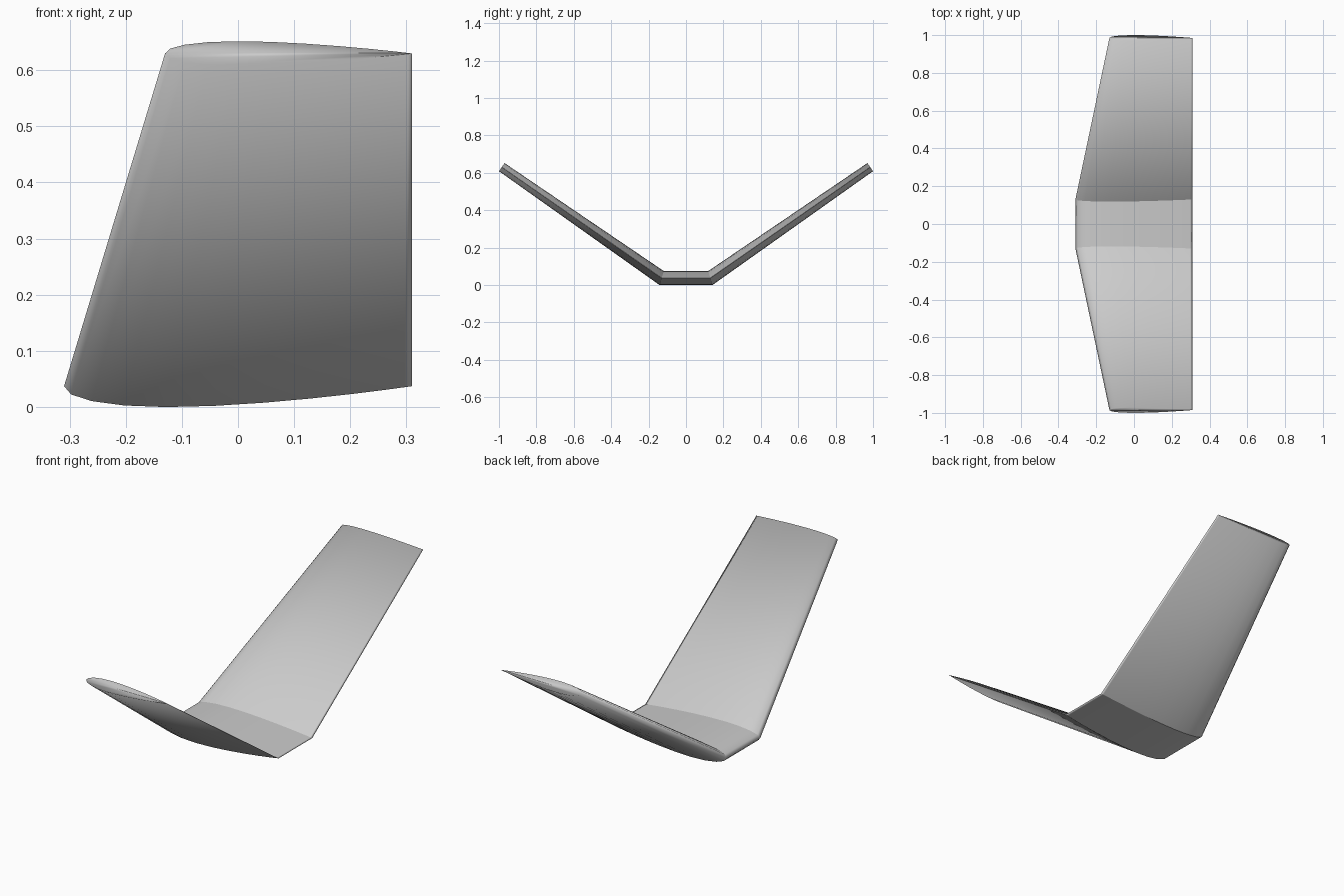
import bpy, bmesh, math
from mathutils import Vector

cube = bpy.data.objects.get("Cube")
if cube:
    bpy.data.objects.remove(cube, do_unlink=True)

STEPS = 11            # chordwise strips on each surface
THICK = 0.12          # thickness to chord ratio
TRAIL = 0.31          # straight trailing edge
ROOT_CHORD, TIP_CHORD = 0.62, 0.44
ROOT = Vector((0.13, 0.037))    # y, z of the fold
TIP = Vector((0.985, 0.63))     # y, z of the tip
ANGLE = math.atan2(TIP.y - ROOT.y, TIP.x - ROOT.x)

grey = bpy.data.materials.new("light_grey")
grey.use_nodes = True
colour = (0.6, 0.6, 0.6, 1)
grey.diffuse_color = colour
grey.node_tree.nodes["Principled BSDF"].inputs["Base Color"].default_value = colour


def half_thickness(t):
    """Symmetric aerofoil with a closed trailing edge."""
    return 5 * THICK * (0.2969 * math.sqrt(t) - 0.126 * t - 0.3516 * t**2
                        + 0.2843 * t**3 - 0.1036 * t**4)


def section(chord, centre, lean, stretch=1, side=1):
    """Aerofoil ring: trailing edge, over the top, leading edge, underneath."""
    ring = []
    for i in range(2 * STEPS):
        t = (1 + math.cos(math.pi * i / STEPS)) / 2
        h = half_thickness(t) * chord * stretch
        if i % STEPS == 0:
            h = 0
        elif i > STEPS:
            h = -h
        ring.append((TRAIL - chord * (1 - t),
                     side * (centre.x - h * math.sin(lean)),
                     centre.y + h * math.cos(lean)))
    return ring


def loft(name, first, last, cap=False):
    bm = bmesh.new()
    a, b = [[bm.verts.new(p) for p in ring] for ring in (first, last)]
    n = len(a)
    for i in range(n):
        j = (i + 1) % n
        bm.faces.new((a[i], a[j], b[j], b[i]))
    if cap:    # upper and lower halves meet on the chord line
        bm.faces.new(b[:STEPS + 1])
        bm.faces.new(b[STEPS:] + b[:1])
    bmesh.ops.recalc_face_normals(bm, faces=bm.faces)
    # Open tubes: make sure the top faces up
    top = max(bm.faces, key=lambda f: abs(f.normal.z) * f.calc_area())
    tops = [f for f in bm.faces if a[STEPS // 2] in f.verts]
    if sum(f.normal.z for f in tops) < 0:
        bmesh.ops.reverse_faces(bm, faces=bm.faces)
    for f in bm.faces:
        f.smooth = True
    mesh = bpy.data.meshes.new(name)
    bm.to_mesh(mesh)
    bm.free()
    mesh.materials.append(grey)
    obj = bpy.data.objects.new(name, mesh)
    bpy.context.collection.objects.link(obj)


# Mitred fold sections shared by the centre panel and the raised panels
miter = ANGLE / 2
folds = {s: section(ROOT_CHORD, ROOT, miter, 1 / math.cos(miter), s) for s in (-1, 1)}
loft("centre_panel", folds[-1], folds[1])
for name, s in (("front_wing_panel", -1), ("back_wing_panel", 1)):
    loft(name, folds[s], section(TIP_CHORD, TIP, ANGLE, 1, s), cap=True)
